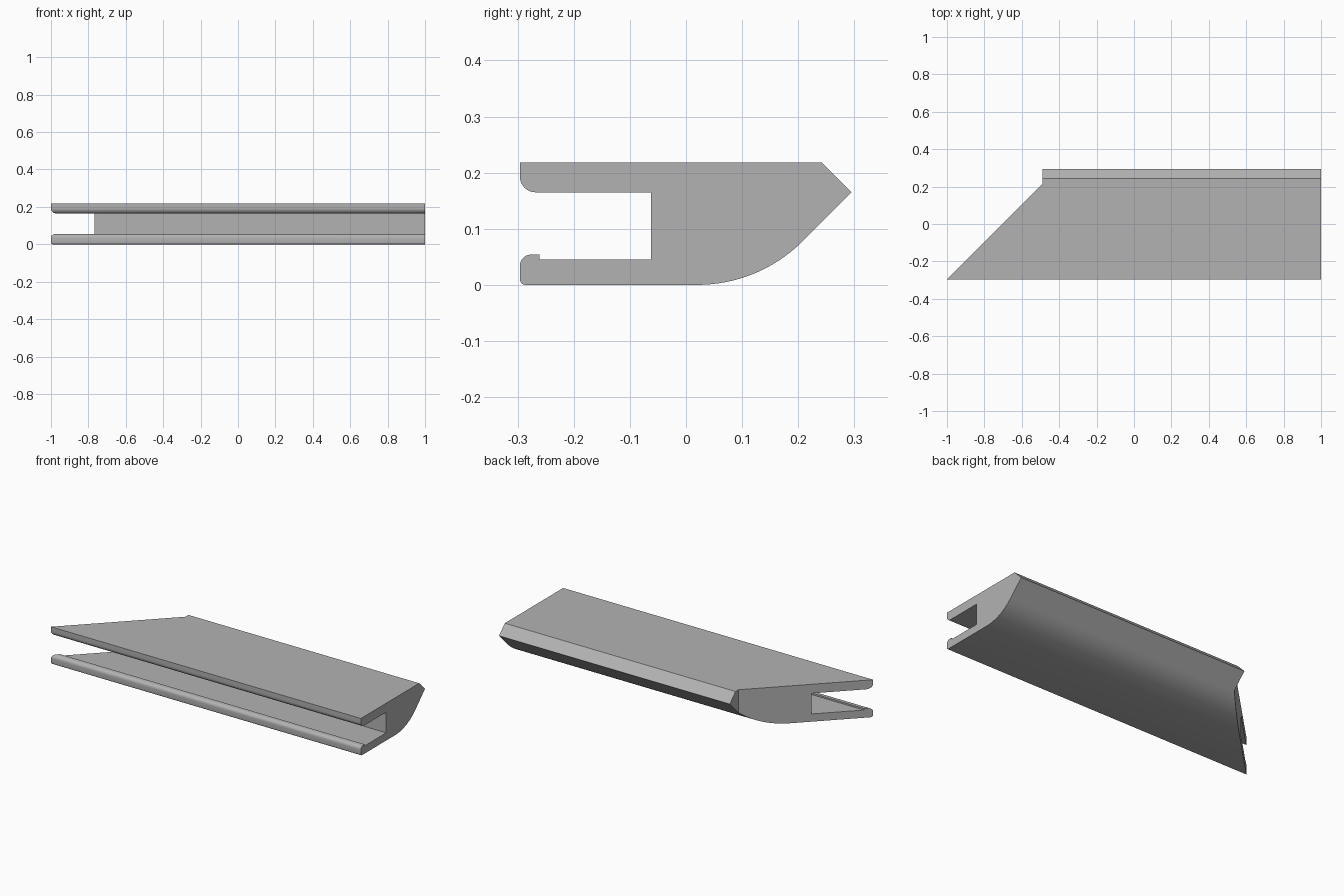
import bpy
import bmesh
from math import sin, cos, radians

cube = bpy.data.objects.get("Cube")
if cube:
    bpy.data.objects.remove(cube, do_unlink=True)

MITRE_Y = 0.215    # the slanted end stops here, then the end runs square
FRONT_Y = -0.296


def arc(cy, cz, r, start, end, steps):
    """Points on an arc in the y-z plane, angles in degrees."""
    angles = [radians(start + (end - start) * i / steps) for i in range(steps + 1)]
    return [(cy + r * cos(a), cz + r * sin(a)) for a in angles]


# Cross-section: pointed back, curved underside, slotted front
profile = [(0.242, 0.218), (FRONT_Y, 0.218)]
profile += arc(-0.268, 0.193, 0.028, 180, 270, 8)            # upper lip
profile += [(-0.0625, 0.165), (-0.0625, 0.045)]              # slot back
profile += [(-0.261, 0.045), (-0.261, 0.054)]                # lip step
profile += arc(-0.276, 0.034, 0.020, 90, 180, 8)             # lower lip
profile += arc(-0.286, 0.010, 0.010, 180, 270, 5)            # bottom edge
profile += arc(0.020, 0.2657, 0.2657, 270, 315, 16)          # curved belly
profile += [(0.295, 0.165)]                                  # back ridge

bm = bmesh.new()
bm.faces.new([bm.verts.new((-1, y, z)) for y, z in profile])
bmesh.ops.bisect_plane(bm, geom=bm.verts[:] + bm.edges[:] + bm.faces[:],
                       plane_co=(0, MITRE_Y, 0), plane_no=(0, 1, 0))

# Extrude along the length, then slide the left end back into the mitre
result = bmesh.ops.extrude_face_region(bm, geom=bm.faces[:])
for v in result["geom"]:
    if isinstance(v, bmesh.types.BMVert):
        v.co.x = 1
for v in bm.verts:
    if v.co.x < 0:
        v.co.x = -1 + min(v.co.y, MITRE_Y) - FRONT_Y
bmesh.ops.recalc_face_normals(bm, faces=bm.faces[:])

mesh = bpy.data.meshes.new("mitred_trim_strip")
bm.to_mesh(mesh)
bm.free()
strip = bpy.data.objects.new("mitred_trim_strip", mesh)
bpy.context.collection.objects.link(strip)

# Plain grey finish
grey = bpy.data.materials.new("plain_grey")
grey.use_nodes = True
colour = (0.45, 0.45, 0.45, 1)
grey.diffuse_color = colour
grey.node_tree.nodes["Principled BSDF"].inputs["Base Color"].default_value = colour
mesh.materials.append(grey)

# Smooth the rounded parts, keep real edges sharp
bpy.ops.object.select_all(action="DESELECT")
strip.select_set(True)
bpy.context.view_layer.objects.active = strip
bpy.ops.object.shade_smooth_by_angle(angle=radians(30))
